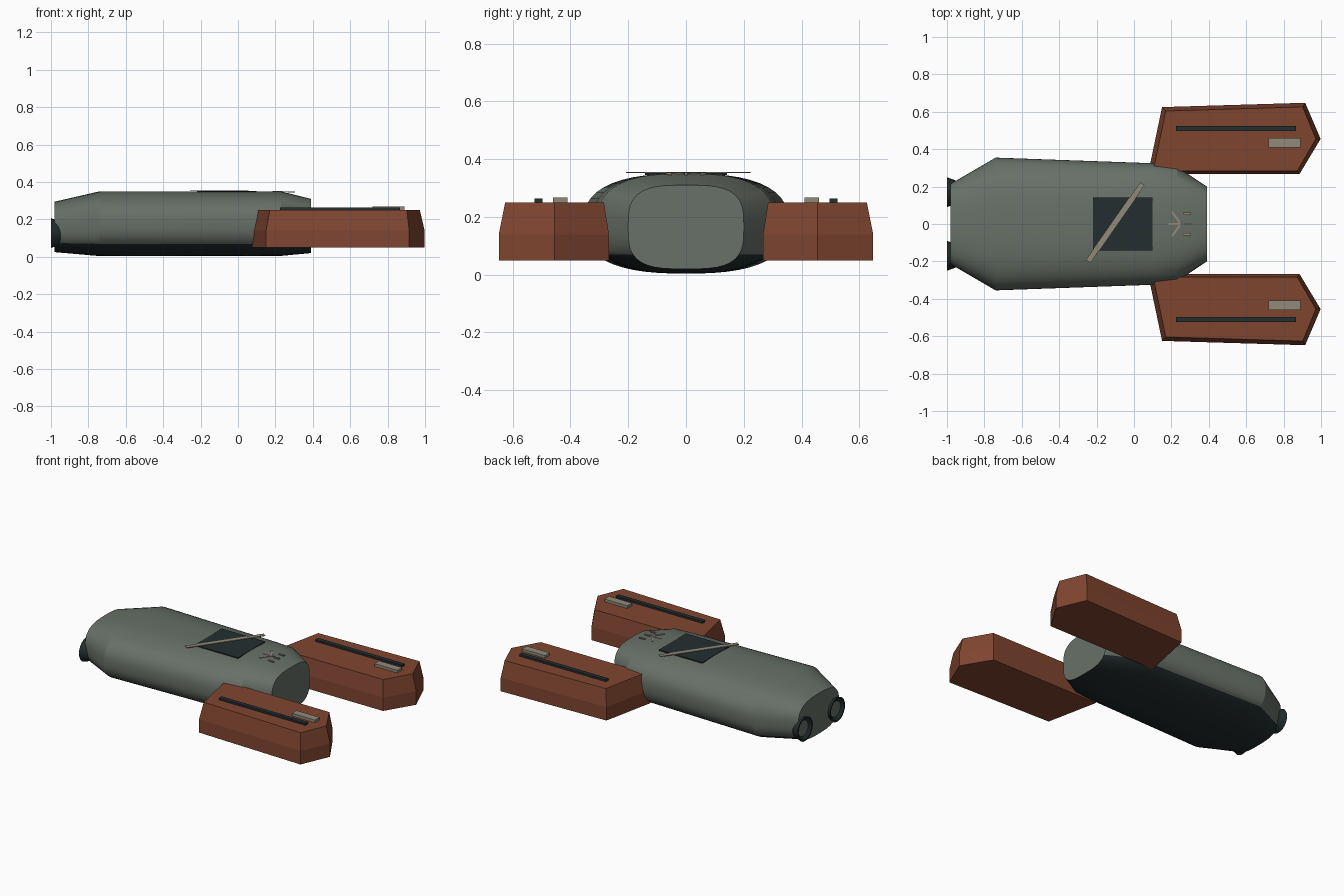
import bpy, bmesh, math
from mathutils import Matrix, Vector

if "Cube" in bpy.data.objects:
    bpy.data.objects.remove(bpy.data.objects["Cube"])


def material(name, rgb):
    m = bpy.data.materials.new(name)
    m.diffuse_color = (*rgb, 1)
    m.use_nodes = True
    m.node_tree.nodes["Principled BSDF"].inputs["Base Color"].default_value = m.diffuse_color
    return m


GREEN = material("hull grey green", (0.138, 0.162, 0.138))
DARK = material("dark slate", (0.017, 0.027, 0.028))
RUST = material("rust brown", (0.215, 0.060, 0.030))
TAN = material("pale tan", (0.285, 0.250, 0.190))


def finish(name, bm, mats, smooth=None):
    bmesh.ops.recalc_face_normals(bm, faces=bm.faces)
    mesh = bpy.data.meshes.new(name)
    bm.to_mesh(mesh)
    bm.free()
    for m in mats:
        mesh.materials.append(m)
    ob = bpy.data.objects.new(name, mesh)
    bpy.context.collection.objects.link(ob)
    if smooth:
        bpy.ops.object.select_all(action='DESELECT')
        ob.select_set(True)
        bpy.context.view_layer.objects.active = ob
        bpy.ops.object.shade_smooth_by_angle(angle=math.radians(smooth))
    return ob


def loft(bm, rings, caps=True):
    loops = [[bm.verts.new(p) for p in ring] for ring in rings]
    n = len(loops[0])
    for a, b in zip(loops, loops[1:]):
        for i in range(n):
            bm.faces.new((a[i], a[(i + 1) % n], b[(i + 1) % n], b[i]))
    if caps:
        bm.faces.new(loops[0])
        bm.faces.new(loops[-1])


def box(name, center, size, mat, angle=0.0):
    bm = bmesh.new()
    bmesh.ops.create_cube(bm, size=1, matrix=Matrix.Translation(center)
                          @ Matrix.Rotation(angle, 4, 'Z')
                          @ Matrix.Diagonal((*size, 1)))
    return finish(name, bm, [mat])


# Hull: rounded sections lofted along x
SIDES = 56


def section(x, half_w, z0, z1, power):
    pts = []
    for i in range(SIDES):
        t = 2 * math.pi * (i + 0.5) / SIDES
        c, s = math.cos(t), math.sin(t)
        r = (abs(c) ** power + abs(s) ** power) ** (-1 / power)
        pts.append(Vector((x, half_w * r * c, (z0 + z1) / 2 + (z1 - z0) / 2 * r * s)))
    return pts


stations = [(-0.98, 0.215, 0.025, 0.295, 2.9), (-0.74, 0.355, 0.004, 0.35, 2.6),
            (0.10, 0.325, 0.004, 0.35, 2.6), (0.23, 0.306, 0.005, 0.35, 2.7),
            (0.39, 0.20, 0.02, 0.31, 3.3)]
bm = bmesh.new()
loft(bm, [section(*s) for s in stations])
bm.normal_update()
# Dark underside follows the lower curve of each section
for f in bm.faces:
    if len(f.verts) == 4:
        c = f.calc_center_median()
        x = min(max(c.x, -0.98), 0.39)
        for a, b in zip(stations, stations[1:]):
            if a[0] <= x <= b[0]:
                k = (x - a[0]) / (b[0] - a[0])
                z0 = a[2] + k * (b[2] - a[2])
                z1 = a[3] + k * (b[3] - a[3])
                f.material_index = int(c.z < (z0 + z1) / 2 - 0.64 * (z1 - z0) / 2)
                break
finish("hull", bm, [GREEN, DARK], smooth=20)

# Dark deck panel with a diagonal bar
box("deck_panel", (-0.06, 0, 0.349), (0.32, 0.285, 0.007), DARK)
start, end = Vector((-0.245, -0.20)), Vector((0.045, 0.215))
d = end - start
mid = (start + end) / 2
box("diagonal_bar", (mid.x, mid.y, 0.3535), (d.length, 0.028, 0.004), TAN,
    math.atan2(d.y, d.x))

# Raised dashes on the nose deck
box("deck_spine", (0.225, 0, 0.351), (0.08, 0.012, 0.004), TAN)
for y in (-0.055, 0, 0.055):
    box("deck_dash", (0.285, y, 0.346), (0.04, 0.012, 0.006), TAN)
for s in (-1, 1):
    box("deck_slant", (0.225, s * 0.035, 0.351), (0.075, 0.012, 0.004), TAN, s * -0.95)

# Side pods with a bevelled upper rim, plus their top fittings
LOWER = [(0.15, 0.625), (0.915, 0.648), (0.998, 0.455), (0.885, 0.267), (0.075, 0.267)]
UPPER = [(0.17, 0.604), (0.902, 0.626), (0.972, 0.455), (0.873, 0.284), (0.103, 0.284)]
for s in (-1, 1):
    bm = bmesh.new()
    loft(bm, [[(x, s * y, z) for x, y in outline]
              for outline, z in ((LOWER, 0.05), (LOWER, 0.14), (UPPER, 0.25))])
    finish("side_pod", bm, [RUST])
    box("pod_stripe", (0.545, s * 0.51, 0.255), (0.64, 0.028, 0.016), DARK)
    box("pod_plate", (0.805, s * 0.435, 0.257), (0.17, 0.05, 0.022), TAN)

# Rear nozzles: flared dark shells with a shallow recessed face
for s in (-1, 1):
    bm = bmesh.new()
    profile = [(-0.94, 0.058), (-1.0, 0.080), (-1.0, 0.070), (-0.985, 0.052)]
    loft(bm, [[(x, s * 0.17 + r * math.cos(2 * math.pi * i / 24),
                0.127 + r * math.sin(2 * math.pi * i / 24)) for i in range(24)]
              for x, r in profile])
    for f in bm.faces:
        c = f.calc_center_median()
        if len(f.verts) > 4 and c.x < -0.97:
            f.material_index = 1
    finish("nozzle", bm, [DARK, GREEN], smooth=30)
